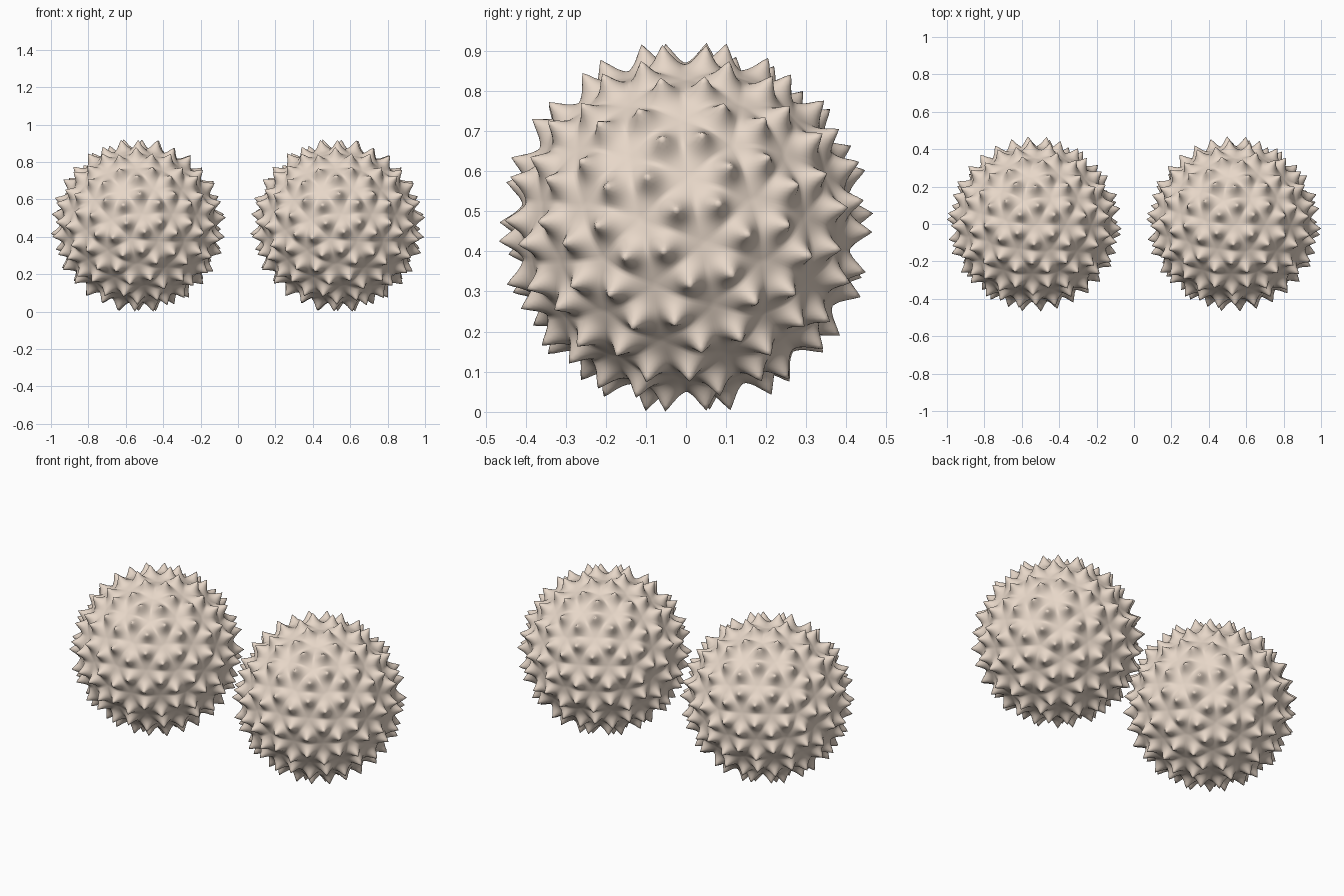
import bpy, bmesh
from mathutils import Vector, Matrix, kdtree

if "Cube" in bpy.data.objects:
    bpy.data.objects.remove(bpy.data.objects["Cube"])


def frame(f, p):
    """Orthonormal frame from a face direction and a corner direction."""
    e1 = f.normalized()
    e3 = e1.cross(p).normalized()
    return Matrix((e1, e3.cross(e1), e3)).transposed()


def split(tri, n):
    """Split a triangle into n*n smaller ones on the unit sphere."""
    a, b, c = tri
    g = {(i, j): ((a * (n - i - j) + b * i + c * j) / n).normalized()
         for i in range(n + 1) for j in range(n + 1 - i)}
    out = []
    for i in range(n):
        for j in range(n - i):
            out.append((g[i, j], g[i + 1, j], g[i, j + 1]))
            if i + j < n - 1:
                out.append((g[i + 1, j], g[i + 1, j + 1], g[i, j + 1]))
    return out


# icosahedron, turned to the tilt of the model
bm = bmesh.new()
bmesh.ops.create_icosphere(bm, subdivisions=1, radius=1)
bm.faces.ensure_lookup_table()
f0 = bm.faces[0]
target = frame(Vector((0.99, 0.105, -0.09)), Vector((0.829, 0.28, 0.484)))
rot = target @ frame(f0.calc_center_median(), f0.verts[0].co).transposed()
ico = [tuple((rot @ v.co).normalized() for v in f.verts) for f in bm.faces]
corners = [(rot @ v.co).normalized() for v in bm.verts]
bm.free()


def even(v):
    """Space the points along the icosahedron edges evenly."""
    near = sorted(corners, key=lambda c: (c - v).length)[0]
    d = (near - v).length
    return (v - near * 0.055).normalized() if 0.1 < d < 0.5 else v


# 180 cells, one spike in the middle of each
cells = [tuple(even(v) for v in t) for tri in ico for t in split(tri, 3)]
spikes = kdtree.KDTree(len(cells))
for k, t in enumerate(cells):
    spikes.insert((t[0] + t[1] + t[2]).normalized(), k)
spikes.balance()


def radius(v):
    """Body radius plus a flared, slightly blunt spike."""
    d = spikes.find(v)[2]
    return (0.404 + 0.012 * max(0, 1 - d / 0.235)
            + 0.054 * 2.71828 ** (-(d / 0.06) ** 1.4))


# dense spiky surface
bm = bmesh.new()
index = {}
for cell in cells:
    for t in split(cell, 18):
        face = []
        for v in t:
            key = tuple(round(x, 4) + 0.0 for x in v)
            if key not in index:
                index[key] = bm.verts.new(v * radius(v))
            face.append(index[key])
        if len(set(face)) == 3:
            bm.faces.new(face)
bmesh.ops.remove_doubles(bm, verts=bm.verts, dist=0.0005)
bmesh.ops.recalc_face_normals(bm, faces=bm.faces)
mesh = bpy.data.meshes.new("spiky_ball")
bm.to_mesh(mesh)
bm.free()
mesh.shade_smooth()

mat = bpy.data.materials.new("beige")
mat.diffuse_color = (0.8, 0.68, 0.58, 1)
mat.use_nodes = True
mat.node_tree.nodes["Principled BSDF"].inputs["Base Color"].default_value = mat.diffuse_color
mesh.materials.append(mat)

# two identical balls side by side
xs = [v.co.x for v in mesh.vertices]
low = min(v.co.z for v in mesh.vertices)
for name, x in (("left_spiky_ball", -1 - min(xs)), ("right_spiky_ball", 1 - max(xs))):
    ob = bpy.data.objects.new(name, mesh)
    ob.location = (x, 0, -low)
    bpy.context.collection.objects.link(ob)
